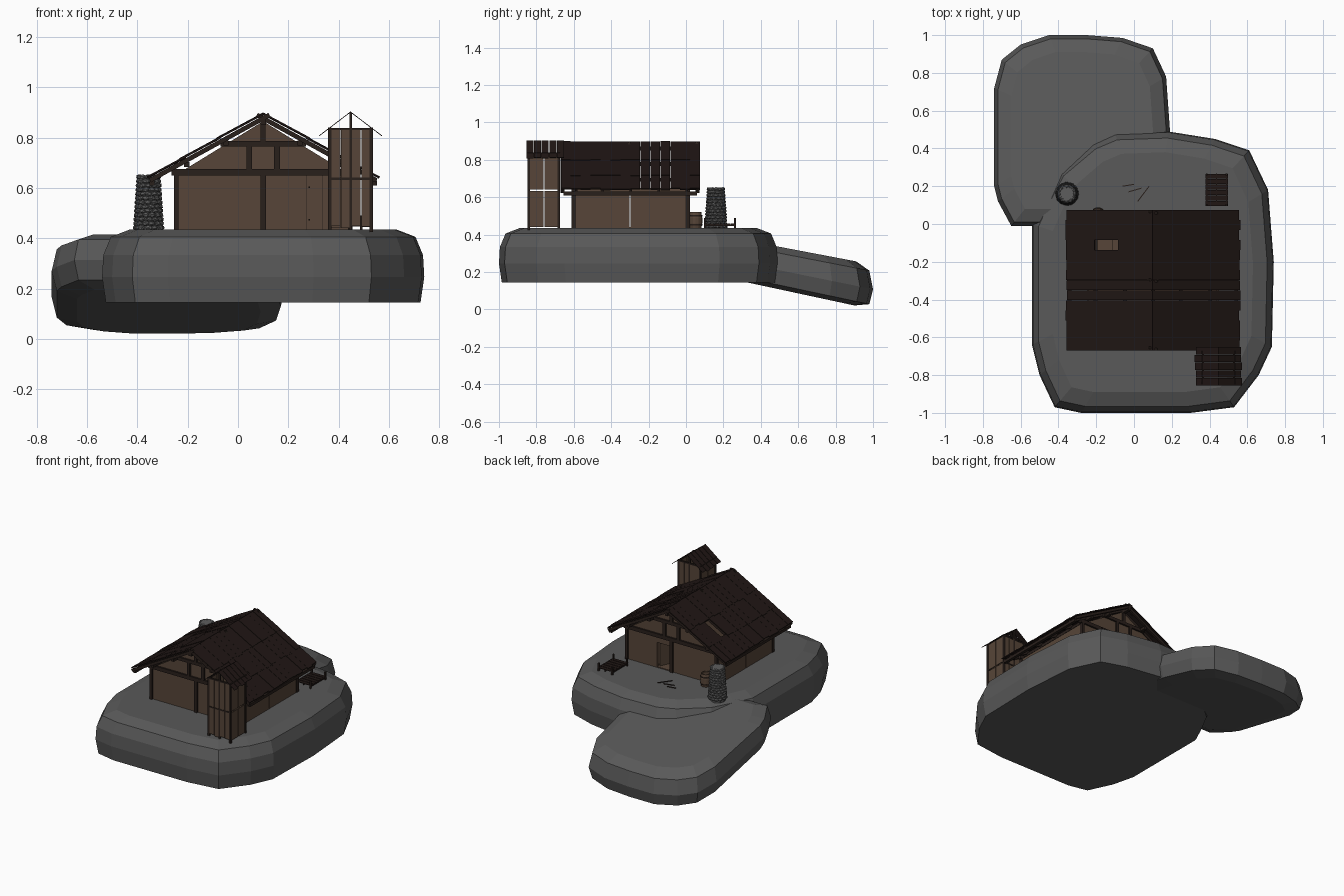
import bpy, bmesh, math, random
from mathutils import Vector, Matrix

if "Cube" in bpy.data.objects:
    bpy.data.objects.remove(bpy.data.objects["Cube"])

random.seed(4)
PARTS = {}


def mat(name, col):
    m = bpy.data.materials.new(name)
    m.diffuse_color = (*col, 1)
    m.use_nodes = True
    m.node_tree.nodes["Principled BSDF"].inputs["Base Color"].default_value = m.diffuse_color
    return m


ROCK = mat("rock", (0.10, 0.10, 0.10))
WALL = mat("plank_wood", (0.095, 0.060, 0.040))
DARK = mat("dark_wood", (0.022, 0.014, 0.011))
ROOF = mat("roof_wood", (0.014, 0.008, 0.007))
STONE = mat("stone", (0.11, 0.11, 0.11))


def part(name, m):
    return PARTS.setdefault(name, (bmesh.new(), m))[0]


def box(name, m, x0, x1, y0, y1, z0, z1):
    M = Matrix.Translation(((x0 + x1) / 2, (y0 + y1) / 2, (z0 + z1) / 2)) @ \
        Matrix.Diagonal((x1 - x0, y1 - y0, z1 - z0, 1))
    bmesh.ops.create_cube(part(name, m), size=1, matrix=M)


def beam(name, m, p, q, w, h):
    """Square timber from p to q: w is horizontal width, h is depth."""
    p, q = Vector(p), Vector(q)
    d = (q - p).normalized()
    up = Vector((0, 1, 0)) if abs(d.z) > 0.99 else Vector((0, 0, 1))
    s = up.cross(d).normalized()
    R = Matrix((d, s, d.cross(s))).transposed().to_4x4()
    M = Matrix.Translation((p + q) / 2) @ R @ Matrix.Diagonal(((q - p).length, w, h, 1))
    bmesh.ops.create_cube(part(name, m), size=1, matrix=M)


def loft(name, m, rings):
    bm = part(name, m)
    vs = [[bm.verts.new(c) for c in r] for r in rings]
    n = len(vs[0])
    for a, b in zip(vs, vs[1:]):
        for i in range(n):
            bm.faces.new((a[i], a[(i + 1) % n], b[(i + 1) % n], b[i]))
    bm.faces.new(vs[0][::-1])
    bm.faces.new(vs[-1])


def slab(name, outline, profile, bottom, top):
    """Rock slab: profile of (height fraction, inset) between two sloping planes."""
    xs, ys = zip(*outline)
    cx, cy = (min(xs) + max(xs)) / 2, (min(ys) + max(ys)) / 2
    hx, hy = max(xs) - cx, max(ys) - cy
    rings = []
    for t, d in profile:
        ring = []
        for x, y in outline:
            X, Y = cx + (x - cx) * (1 - d / hx), cy + (y - cy) * (1 - d / hy)
            b, u = bottom(Y), top(Y)
            ring.append((X, Y, b + (u - b) * t))
        rings.append(ring)
    loft(name, ROCK, rings)


# two rock slabs
slab("main_rock", [(-0.42, -0.97), (-0.28, -1), (0.3, -1), (0.53, -0.97), (0.66, -0.8), (0.73, -0.65),
                   (0.74, -0.2), (0.71, 0.18), (0.61, 0.39), (0.43, 0.45), (0.18, 0.49), (-0.1, 0.48),
                   (-0.22, 0.43), (-0.4, 0.28), (-0.48, 0.13), (-0.54, 0), (-0.54, -0.64), (-0.5, -0.8)],
     [(0, 0.015), (0.35, 0), (0.65, 0.005), (0.9, 0.035), (1, 0.11)],
     lambda y: 0.145, lambda y: 0.435)
slab("lower_rock", [(-0.65, -0.01), (-0.45, -0.01), (0.05, 0.02), (0.17, 0.2), (0.19, 0.5), (0.17, 0.78),
                    (0.1, 0.93), (-0.06, 0.985), (-0.25, 1), (-0.45, 1), (-0.6, 0.95), (-0.7, 0.87),
                    (-0.74, 0.72), (-0.74, 0.2), (-0.72, 0.12)],
     [(0, 0.1), (0.1, 0.02), (0.45, 0), (0.85, 0.02), (1, 0.09)],
     lambda y: 0.215 - 0.215 * y, lambda y: 0.43 - 0.19 * y)

# house walls, gables and floor
CX, G = 0.1, 0.435
RX, RZ, EX, EZ = CX, 0.885, 0.46, 0.638      # ridge and eave (half span)
for y0, y1 in ((-0.6, -0.585), (-0.005, 0.01)):
    loft("gable_wall", WALL, [[(CX - 0.35, y, 0.65), (CX + 0.35, y, 0.65), (CX, y, 0.865)] for y in (y1, y0)])
box("front_wall", WALL, -0.25, 0.45, -0.6, -0.585, G - 0.01, 0.65)
box("back_wall", WALL, -0.25, 0.115, -0.005, 0.01, G - 0.01, 0.65)
box("back_wall", WALL, 0.215, 0.45, -0.005, 0.01, G - 0.01, 0.65)
box("back_wall", WALL, 0.115, 0.215, -0.005, 0.01, 0.61, 0.65)
for x in (-0.25, 0.437):
    for y0, y1 in ((-0.6, -0.302), (-0.298, 0.01)):
        box("side_wall", WALL, x, x + 0.013, y0, y1, G - 0.01, 0.65)
box("floor", WALL, -0.25, 0.45, -0.6, 0.01, G - 0.01, G + 0.006)
beam("open_door", WALL, (0.21, -0.01, 0.525), (0.17, -0.1, 0.525), 0.01, 0.17)
box("loft_crate", WALL, -0.22, -0.11, -0.16, -0.06, G, 0.65)

# timber frame on both gable ends
for y in (-0.6, 0.01):
    a, b = y - 0.012, y + 0.012
    box("tie_beam", DARK, -0.265, 0.465, a, b, 0.65, 0.676)
    box("collar_beam", DARK, CX - 0.17, CX + 0.17, a, b, 0.765, 0.787)
    box("centre_post", DARK, CX - 0.011, CX + 0.011, a, b, G - 0.01, 0.65)
    box("king_post", DARK, CX - 0.01, CX + 0.01, a, b, 0.787, 0.87)
    for s in (-1, 1):
        box("gable_stud", DARK, CX + s * 0.055 - 0.011, CX + s * 0.055 + 0.011, a, b, 0.67, 0.77)
        box("corner_post", DARK, CX + s * 0.345 - 0.009, CX + s * 0.345 + 0.009, a, b, G - 0.01, 0.66)
for x in (0.27, 0.335):
    box("front_door_edge", DARK, x, x + 0.003, -0.603, -0.598, G, 0.65)
for z in (0.47, 0.6):
    box("hinge", DARK, 0.28, 0.286, -0.606, -0.598, z, z + 0.006)

# rafters cross at the ridge; purlins and ridge pole poke out of the gables
for y in (-0.66, -0.59, -0.45, -0.3, -0.15, 0.0, 0.062):
    for s in (-1, 1):
        e = -0.025 if y in (-0.66, -0.3, 0.062) else 0.0
        beam("rafter", DARK, (RX + s * e, y + s * 0.004, RZ - 0.008 - e * 0.54),
             (RX + s * (EX - 0.01), y + s * 0.004, EZ - 0.008), 0.014, 0.018)
for s in (-1, 1):
    for t in (0.32, 0.66, 0.96):
        x, z = RX + s * EX * t, RZ + (EZ - RZ) * t - 0.028
        box("purlin", DARK, x - 0.01, x + 0.01, -0.655, 0.06, z - 0.01, z + 0.01)
box("ridge_pole", DARK, RX - 0.011, RX + 0.011, -0.67, 0.075, 0.85, 0.872)

# roof boards in three overlapping courses, one board missing on the left
N, Y0, Y1 = 14, -0.67, 0.075
W = (Y1 - Y0) / N
for s in (-1, 1):
    for c, (t0, t1) in enumerate(((0, 0.4), (0.37, 0.72), (0.67, 1))):
        for i in range(N):
            if s == -1 and c == 1 and i == 10:
                continue
            y = Y0 + (i + 0.5) * W
            lift = 0.010 - c * 0.003 + random.uniform(-0.0015, 0.0015)
            e = t1 + random.uniform(-0.015, 0.005)
            beam("roof_boards", ROOF, (RX + s * EX * t0, y, RZ + (EZ - RZ) * t0 + lift),
                 (RX + s * EX * e, y, RZ + (EZ - RZ) * e + lift), W - 0.001, 0.007)

# privy tower: posts, plank walls, rails and thin plank roof
TX0, TX1, TY0, TY1, TM = 0.365, 0.53, -0.84, -0.68, 0.447
for x in (TX0, TX1):
    for y in (TY0, TY1):
        box("tower_post", DARK, x - 0.007, x + 0.007, y - 0.007, y + 0.007, 0.425, 0.84)
for y in (TY0, TY1):
    box("tower_ridge_post", DARK, TM - 0.005, TM + 0.005, y - 0.006, y + 0.006, 0.43, 0.9)
    for z in (0.632, 0.83):
        box("tower_rail", DARK, TX0, TX1, y - 0.006, y + 0.006, z, z + 0.009)
    for i in range(4):
        x = TX0 + 0.005 + i * 0.04
        box("tower_plank", WALL, x, x + 0.037, y - 0.003, y + 0.003, 0.44 + random.uniform(0, 0.01), 0.83)
for x in (TX0, TX1):
    box("tower_rail", DARK, x - 0.006, x + 0.006, TY0, TY1, 0.83, 0.839)
    for i in range(2):
        y = TY0 + 0.004 + i * 0.08
        box("tower_plank", WALL, x - 0.003, x + 0.003, y, y + 0.074, 0.44, 0.633)
        box("tower_plank", WALL, x - 0.003, x + 0.003, y, y + 0.074, 0.642, 0.83)
for s in (-1, 1):
    for i in range(5):
        y = -0.835 + i * 0.041
        e = 0.125 - random.uniform(0, 0.008)
        beam("tower_roof", ROOF, (TM, y, 0.902), (TM + s * e, y, 0.902 - e * 0.76), 0.038, 0.003)

# stacked stone pillar
loft("stone_core", STONE, [[(-0.355 + r * math.cos(a * math.tau / 10), 0.16 + r * math.sin(a * math.tau / 10), z)
                            for a in range(10)] for z, r in ((0.42, 0.052), (0.65, 0.038))])
for k in range(13):
    z, r = 0.442 + k * 0.0168, 0.053 - 0.0011 * k
    for i in range(12):
        a = (i + 0.5 * (k % 2) + random.uniform(-0.15, 0.15)) * math.tau / 12
        M = Matrix.Translation((-0.355 + r * math.cos(a), 0.16 + r * math.sin(a), z)) @ \
            Matrix.Rotation(a, 4, 'Z') @ Matrix.Diagonal((0.011, 0.016, 0.011, 1)) @ \
            Matrix.Rotation(random.uniform(0, 3), 4, 'X')
        bmesh.ops.create_icosphere(part("pillar_stones", STONE), subdivisions=1, radius=1, matrix=M)

# barrel with hoops
def ring(z, r):
    return [(-0.19 + r * math.cos(a * math.tau / 14), 0.052 + r * math.sin(a * math.tau / 14), z) for a in range(14)]


loft("barrel", WALL, [ring(z, r) for z, r in
                      ((0.432, 0.03), (0.46, 0.036), (0.49, 0.036), (0.522, 0.03), (0.522, 0.026), (0.51, 0.026))])
for z in (0.45, 0.498):
    loft("barrel_hoop", DARK, [ring(z, 0.0365), ring(z + 0.006, 0.0375)])

# low slatted rack with corner posts
for x in (0.385, 0.49):
    for y in (0.1, 0.262):
        box("rack_post", DARK, x - 0.005, x + 0.005, y - 0.005, y + 0.005, 0.425, 0.49)
    box("rack_rail", DARK, x - 0.004, x + 0.004, 0.095, 0.268, 0.447, 0.455)
for i in range(6):
    y = 0.096 + i * 0.029
    box("rack_slat", ROOF, 0.378, 0.497, y, y + 0.025, 0.455, 0.459)
box("rack_rail", DARK, 0.434, 0.44, 0.095, 0.268, 0.447, 0.455)

# fallen sticks outside the back door
for p, q in (((-0.03, 0.17), (0.04, 0.19)), ((0.02, 0.12), (0.08, 0.2)), ((-0.06, 0.2), (0.0, 0.21))):
    beam("fallen_stick", DARK, (*p, 0.437), (*q, 0.437), 0.005, 0.005)

for name, (bm, m) in PARTS.items():
    bmesh.ops.recalc_face_normals(bm, faces=bm.faces)
    me = bpy.data.meshes.new(name)
    bm.to_mesh(me)
    bm.free()
    me.materials.append(m)
    bpy.context.collection.objects.link(bpy.data.objects.new(name, me))
